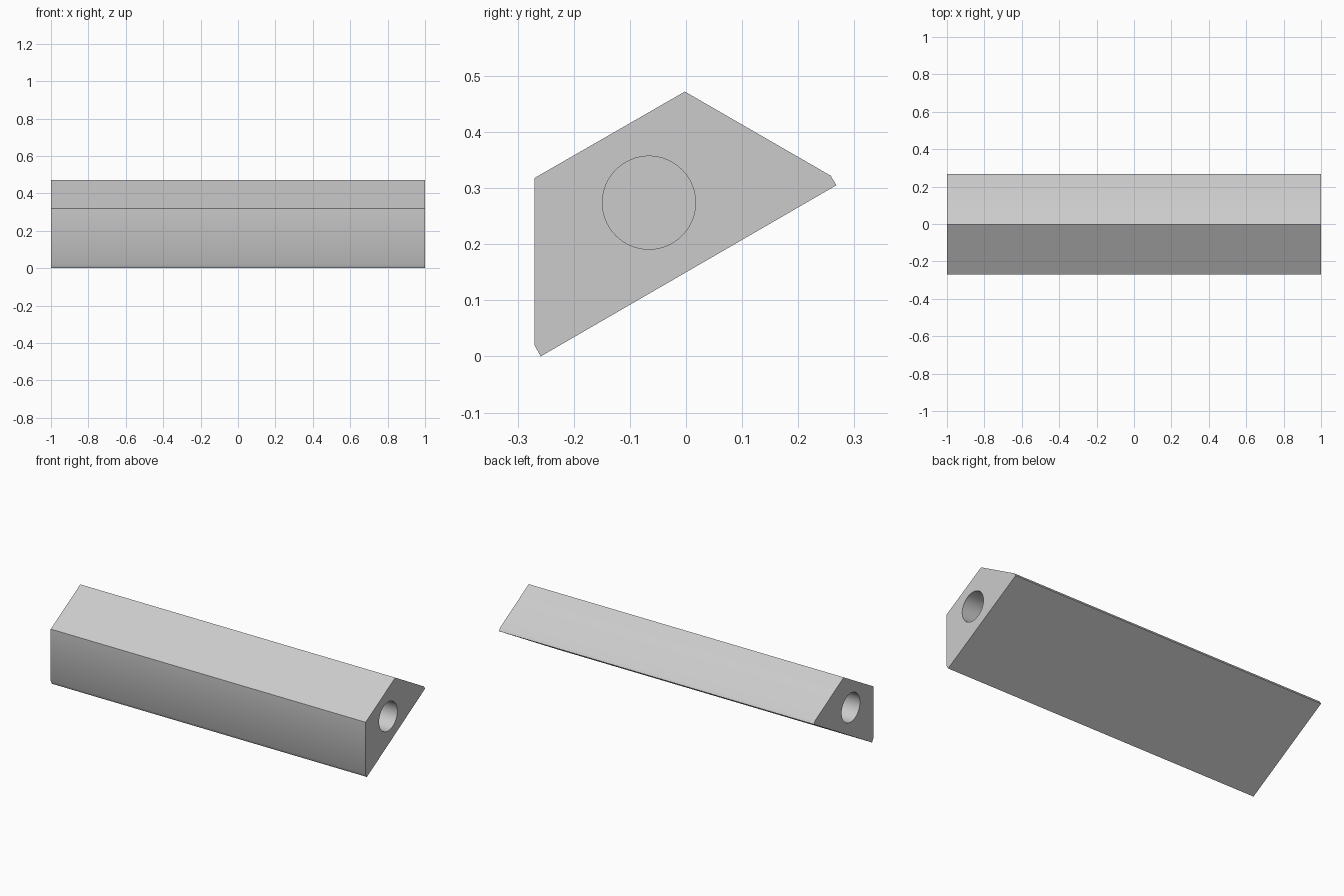
import bpy
import bmesh
import math

cube = bpy.data.objects.get("Cube")
if cube:
    bpy.data.objects.remove(cube, do_unlink=True)

HALF_LENGTH = 1.0
HOLE_Y, HOLE_Z, HOLE_RADIUS, HOLE_DEPTH = -0.066, 0.274, 0.083, 0.4

# Cross-section in (y, z): angled bar with two small clipped corners
PROFILE = [(-0.27, 0.02), (-0.259, 0.0), (0.268, 0.305),
           (0.258, 0.322), (-0.002, 0.472), (-0.27, 0.318)]

grey = bpy.data.materials.new("light grey")
grey.use_nodes = True
colour = (0.6, 0.6, 0.6, 1.0)
grey.diffuse_color = colour
grey.node_tree.nodes["Principled BSDF"].inputs["Base Color"].default_value = colour

# Bar: profile extruded along x
bm = bmesh.new()
end = bm.faces.new([bm.verts.new((-HALF_LENGTH, y, z)) for y, z in PROFILE])
extruded = bmesh.ops.extrude_face_region(bm, geom=[end], use_keep_orig=True)
moved = [v for v in extruded["geom"] if isinstance(v, bmesh.types.BMVert)]
bmesh.ops.translate(bm, verts=moved, vec=(2 * HALF_LENGTH, 0, 0))
bmesh.ops.recalc_face_normals(bm, faces=bm.faces)
mesh = bpy.data.meshes.new("corner_bar")
bm.to_mesh(mesh)
bm.free()
mesh.materials.append(grey)
bar = bpy.data.objects.new("corner_bar", mesh)
bpy.context.collection.objects.link(bar)

# Blind round hole in each end
for side in (-1, 1):
    bpy.ops.mesh.primitive_cylinder_add(
        vertices=64, radius=HOLE_RADIUS, depth=2 * HOLE_DEPTH,
        location=(side * HALF_LENGTH, HOLE_Y, HOLE_Z),
        rotation=(0, math.radians(90), 0))
    cutter = bpy.context.object
    cutter.name = "hole_cutter"
    cutter.hide_render = True
    cutter.data.materials.append(grey)
    bpy.ops.object.select_all(action="DESELECT")
    bar.select_set(True)
    bpy.context.view_layer.objects.active = bar
    cut = bar.modifiers.new("end_hole", "BOOLEAN")
    cut.operation = "DIFFERENCE"
    cut.solver = "EXACT"
    cut.object = cutter
    bpy.ops.object.modifier_apply(modifier=cut.name)
    bpy.data.objects.remove(cutter, do_unlink=True)

# Smooth hole walls, sharp bar edges
bpy.ops.object.shade_smooth_by_angle(angle=math.radians(30))
